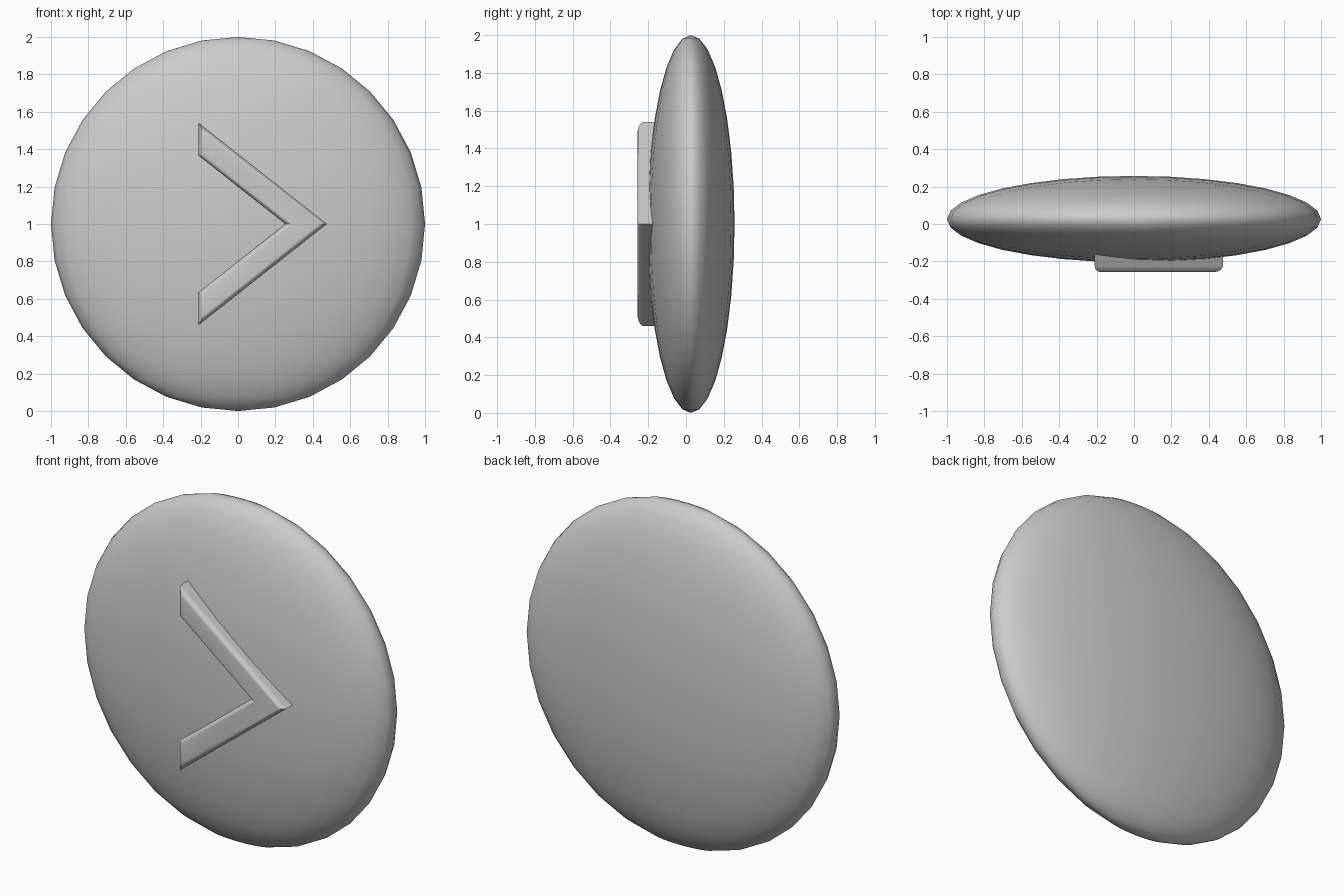
import bpy, bmesh

if "Cube" in bpy.data.objects:
    bpy.data.objects.remove(bpy.data.objects["Cube"])

# Flattened round button body
bpy.ops.mesh.primitive_uv_sphere_add(segments=32, ring_count=16, radius=1, location=(0, 0.026, 1))
body = bpy.context.object
body.name = "button_body"
body.scale = (1, 0.231, 1)
bpy.ops.object.transform_apply(location=False, rotation=False, scale=True)
bpy.ops.object.shade_smooth()

# Raised chevron: profile in x/z, extruded back into the body
FRONT, BACK = -0.257, -0.12
upper = [(0.475, 1.0), (-0.21, 1.54), (-0.21, 1.365), (0.255, 1.0)]
profile = upper + [(x, 2 - z) for x, z in (upper[2], upper[1])]

bm = bmesh.new()
front = [bm.verts.new((x, FRONT, z)) for x, z in profile]
back = [bm.verts.new((x, BACK, z)) for x, z in profile]
bm.faces.new(front)
bm.faces.new(back[::-1])
n = len(profile)
for i in range(n):
    j = (i + 1) % n
    bm.faces.new((front[i], back[i], back[j], front[j]))
bmesh.ops.recalc_face_normals(bm, faces=bm.faces)

# Rounded front rim
rim = [e for e in bm.edges if all(v.co.y < FRONT + 0.001 for v in e.verts)]
bmesh.ops.bevel(bm, geom=rim, offset=0.032, segments=5, profile=0.5, affect='EDGES')

mesh = bpy.data.meshes.new("chevron")
bm.to_mesh(mesh)
bm.free()
chevron = bpy.data.objects.new("chevron", mesh)
bpy.context.collection.objects.link(chevron)
bpy.ops.object.select_all(action='DESELECT')
chevron.select_set(True)
bpy.context.view_layer.objects.active = chevron
bpy.ops.object.shade_smooth_by_angle(angle=0.6)
